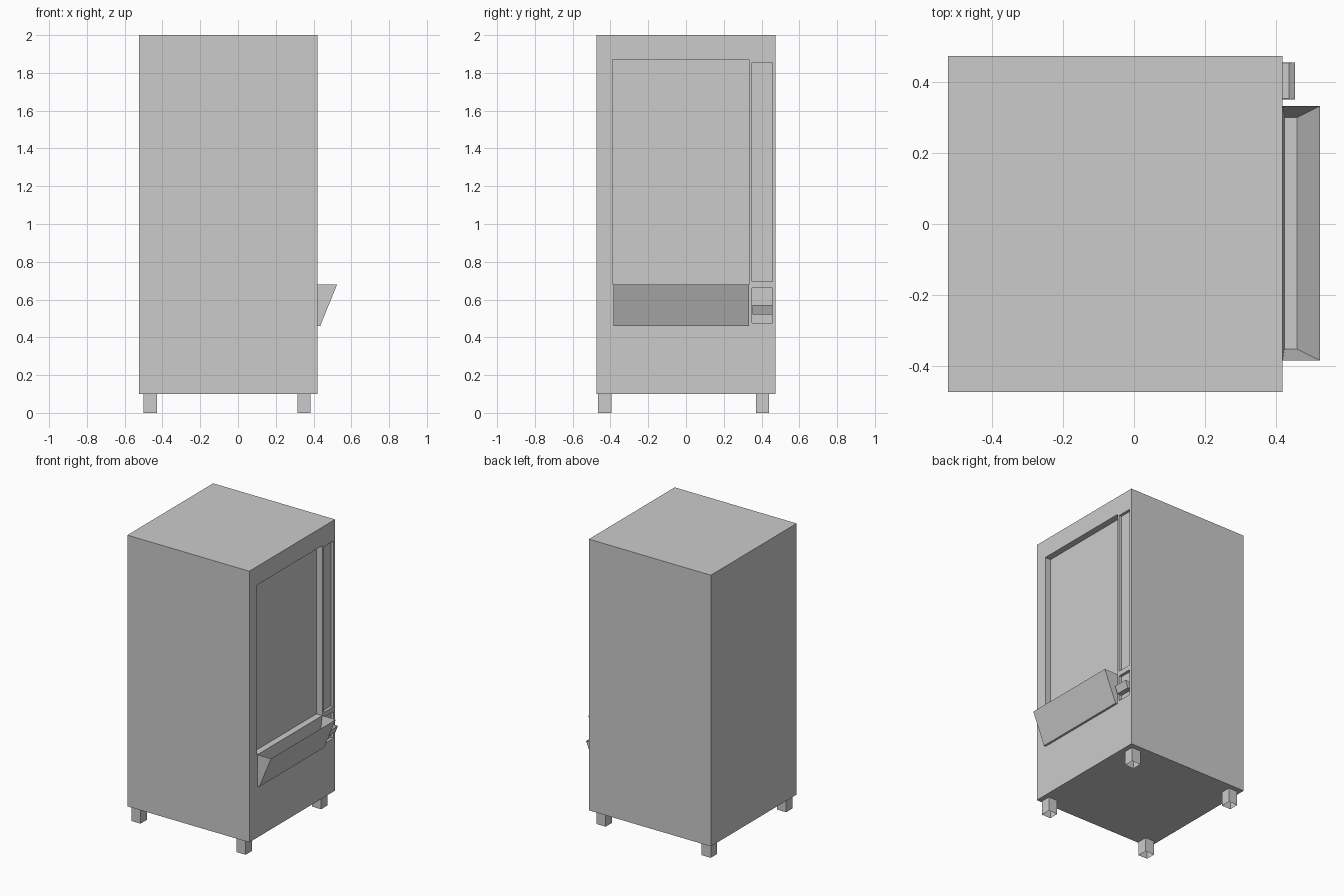
import bpy, bmesh

if "Cube" in bpy.data.objects:
    bpy.data.objects.remove(bpy.data.objects["Cube"])


def mesh_object(name, verts, faces):
    mesh = bpy.data.meshes.new(name)
    bm = bmesh.new()
    vs = [bm.verts.new(v) for v in verts]
    for f in faces:
        bm.faces.new([vs[i] for i in f])
    bmesh.ops.recalc_face_normals(bm, faces=bm.faces)
    bm.to_mesh(mesh)
    bm.free()
    ob = bpy.data.objects.new(name, mesh)
    bpy.context.collection.objects.link(ob)
    return ob


def box(name, x, y, z, open_bottom=False):
    verts = [(a, b, c) for c in z for a, b in
             ((x[0], y[0]), (x[1], y[0]), (x[1], y[1]), (x[0], y[1]))]
    faces = [(4, 5, 6, 7), (0, 1, 5, 4), (1, 2, 6, 5), (2, 3, 7, 6), (3, 0, 4, 7)]
    if not open_bottom:
        faces.append((3, 2, 1, 0))
    return mesh_object(name, verts, faces)


def hopper(name, x0, x_top, x_low, y, z, floor_x, inset, floor_z):
    """Open-topped chute: slanted front outside, funnel-shaped cavity inside."""
    verts = []
    for b in y:
        verts += [(x0, b, z[0]), (x_low, b, z[0]), (x_top, b, z[1]), (x0, b, z[1])]
    a, b = y[0] + inset, y[1] - inset
    verts += [(floor_x[0], a, floor_z), (floor_x[1], a, floor_z),
              (floor_x[1], b, floor_z), (floor_x[0], b, floor_z)]
    faces = [(0, 1, 2, 3), (4, 5, 6, 7), (0, 1, 5, 4), (1, 2, 6, 5), (0, 4, 7, 3),
             (8, 9, 10, 11), (3, 2, 9, 8), (2, 6, 10, 9), (6, 7, 11, 10), (7, 3, 8, 11)]
    return mesh_object(name, verts, faces)


FRONT = 0.42

# Cabinet with recessed window, control panel and coin return
cabinet = box("cabinet", (-0.525, FRONT), (-0.475, 0.475), (0.1, 2.0))
recesses = [("window", (-0.39, 0.333), (0.68, 1.87), 0.045),
            ("control_panel", (0.35, 0.457), (0.695, 1.855), 0.02),
            ("coin_return", (0.35, 0.457), (0.475, 0.66), 0.02)]
for name, y, z, depth in recesses:
    cutter = box(name + "_cutter", (FRONT - depth, FRONT + 0.1), y, z)
    cutter.hide_render = True
    mod = cabinet.modifiers.new(name, 'BOOLEAN')
    mod.operation = 'DIFFERENCE'
    mod.solver = 'EXACT'
    mod.object = cutter
    bpy.context.view_layer.objects.active = cabinet
    bpy.ops.object.modifier_apply(modifier=mod.name)
    bpy.data.objects.remove(cutter)

# Delivery chute and the small coin cup
hopper("delivery_chute", FRONT, 0.525, 0.435, (-0.385, 0.333), (0.46, 0.68),
       (0.425, 0.46), 0.032, 0.54)
hopper("coin_cup", 0.40, 0.455, 0.435, (0.352, 0.457), (0.52, 0.57),
       (0.402, 0.438), 0.002, 0.53)

# Hollow legs
for i, x in enumerate((-0.5, 0.315)):
    for j, y in enumerate((-0.465, 0.37)):
        box(f"leg_{i * 2 + j + 1}", (x, x + 0.07), (y, y + 0.07), (0, 0.1), True)
